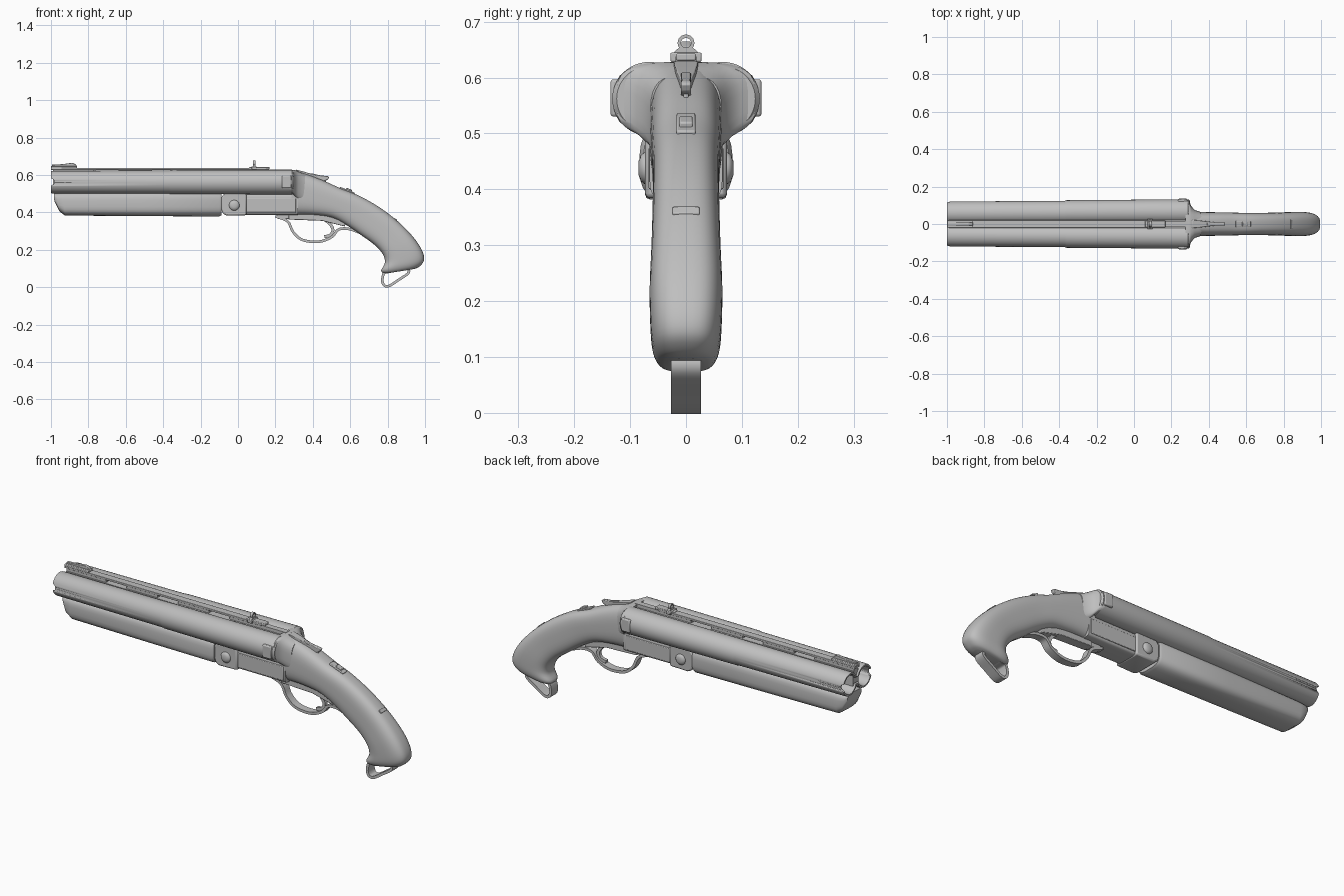
import bpy, bmesh, math
from mathutils import Vector

if "Cube" in bpy.data.objects:
    bpy.data.objects.remove(bpy.data.objects["Cube"])

grey = bpy.data.materials.new("plain grey")
grey.diffuse_color = (0.52, 0.52, 0.52, 1)
grey.use_nodes = True
grey.node_tree.nodes["Principled BSDF"].inputs["Base Color"].default_value = grey.diffuse_color


def finish(name, bm, angle=35, bevel=0.0):
    bmesh.ops.recalc_face_normals(bm, faces=bm.faces[:])
    me = bpy.data.meshes.new(name)
    bm.to_mesh(me)
    bm.free()
    ob = bpy.data.objects.new(name, me)
    bpy.context.collection.objects.link(ob)
    me.materials.append(grey)
    bpy.ops.object.select_all(action='DESELECT')
    ob.select_set(True)
    bpy.context.view_layer.objects.active = ob
    bpy.ops.object.shade_smooth_by_angle(angle=math.radians(angle))
    if bevel:
        m = ob.modifiers.new("bevel", 'BEVEL')
        m.width, m.segments, m.limit_method = bevel, 2, 'ANGLE'
    return ob


def smooth_path(pts, steps, closed=False):
    """Catmull-Rom interpolation of tuples."""
    n, out = len(pts), []
    v = [Vector(p) for p in pts]
    get = (lambda i: v[i % n]) if closed else (lambda i: v[max(0, min(n - 1, i))])
    for i in range(n if closed else n - 1):
        a, b, c, d = (get(i + k) for k in (-1, 0, 1, 2))
        for s in range(steps):
            t = s / steps
            out.append(0.5 * (2 * b + (c - a) * t + (2 * a - 5 * b + 4 * c - d) * t * t
                              + (3 * b - a - 3 * c + d) * t ** 3))
    if not closed:
        out.append(v[-1])
    return out


def bridge(bm, rings, closed=False):
    vs = [[bm.verts.new(p) for p in r] for r in rings]
    n = len(vs[0])
    for k in range(len(vs) if closed else len(vs) - 1):
        a, b = vs[k], vs[(k + 1) % len(vs)]
        for i in range(n):
            bm.faces.new((a[i], a[(i + 1) % n], b[(i + 1) % n], b[i]))
    if not closed:
        bm.faces.new(vs[0])
        bm.faces.new(vs[-1])


def loft(name, stations, p=3.0, n=32, steps=1, angle=35):
    """Stations: (top x, top z, bottom x, bottom z, half width), superellipse sections."""
    rings = []
    for tx, tz, bx, bz, w in (smooth_path(stations, steps) if steps > 1 else stations):
        ring = []
        for i in range(n):
            t = 2 * math.pi * (i + 0.5) / n
            u = math.copysign(abs(math.cos(t)) ** (2 / p), math.cos(t))
            s = math.copysign(abs(math.sin(t)) ** (2 / p), math.sin(t))
            ring.append(((tx + bx) / 2 + u * (tx - bx) / 2, s * w,
                         (tz + bz) / 2 + u * (tz - bz) / 2))
        rings.append(ring)
    bm = bmesh.new()
    bridge(bm, rings)
    return finish(name, bm, angle)


def plate(name, pts, half, bevel=0.003):
    """Side outline (x, z) extruded across y."""
    bm = bmesh.new()
    bridge(bm, [[(x, y, z) for x, z in pts] for y in (-half, half)])
    return finish(name, bm, bevel=bevel)


def box(name, x0, x1, z0, z1, half, bevel=0.003):
    return plate(name, [(x0, z0), (x1, z0), (x1, z1), (x0, z1)], half, bevel)


def band(name, pts, half, thick, closed=False, steps=6):
    """Flat strap following a side path."""
    path = smooth_path(pts, steps, closed)
    n, rings = len(path), []
    for i, c in enumerate(path):
        a = path[(i - 1) % n] if closed else path[max(i - 1, 0)]
        b = path[(i + 1) % n] if closed else path[min(i + 1, n - 1)]
        t = (b - a).normalized()
        q = Vector((-t.y, t.x)) * thick / 2
        rings.append([(c.x + k * q.x, y, c.y + k * q.y)
                      for k, y in ((1, -half), (1, half), (-1, half), (-1, -half))])
    bm = bmesh.new()
    bridge(bm, rings, closed)
    return finish(name, bm)


def disc(name, x, z, y0, y1, r, n=28, bevel=0.0):
    pts = [(x + r * math.cos(2 * math.pi * i / n), z + r * math.sin(2 * math.pi * i / n))
           for i in range(n)]
    bm = bmesh.new()
    bridge(bm, [[(px, y, pz) for px, pz in pts] for y in (y0, y1)])
    return finish(name, bm, bevel=bevel)


# Notch cutter at the muzzle ends
notch = disc("notch_cutter", -1.0, 0.563, -0.2, 0.2, 0.018)
for side in (-1, 1):
    s = "left" if side > 0 else "right"
    # Slightly tapered barrel with an open bore
    prof = [(0.30, 0.058, 0.066), (0.29, 0.066, 0.066), (-0.36, 0.0635, 0.0635),
            (-0.37, 0.062, 0.062), (-0.995, 0.060, 0.060), (-1.0, 0.058, 0.060),
            (-1.0, 0.050, 0.060), (-0.99, 0.047, 0.060), (-0.6, 0.047, 0.061)]
    bm = bmesh.new()
    bridge(bm, [[(x, side * (cy + r * math.cos(2 * math.pi * i / 48)),
                  0.562 + r * math.sin(2 * math.pi * i / 48)) for i in range(48)]
                for x, r, cy in prof])
    barrel = finish(s + "_barrel", bm)
    m = barrel.modifiers.new("notch", 'BOOLEAN')
    m.object, m.operation = notch, 'DIFFERENCE'
    # Extractor block beside the breech
    bm = bmesh.new()
    bridge(bm, [[(x, side * y, z) for x, y in ((0.235, 0.1), (0.285, 0.1),
                                               (0.285, 0.135), (0.235, 0.135))]
                for z in (0.53, 0.597)])
    finish(s + "_breech_block", bm, bevel=0.005)
    # Hinge bolt with domed head
    bm = bmesh.new()
    bridge(bm, [[(-0.02 + r * math.cos(2 * math.pi * i / 28), side * y,
                  0.438 + r * math.sin(2 * math.pi * i / 28)) for i in range(28)]
                for y, r in ((0.05, 0.028), (0.075, 0.028), (0.081, 0.023), (0.085, 0.012))])
    finish(s + "_hinge_bolt", bm, angle=50)
notch.hide_render = True
notch.hide_viewport = True

# Flared breech shoulder narrowing into the grip
loft("breech_shoulder", [(0.275, 0.626, 0.275, 0.498, 0.128), (0.295, 0.628, 0.295, 0.495, 0.125),
                         (0.305, 0.627, 0.305, 0.48, 0.098), (0.325, 0.618, 0.32, 0.46, 0.076),
                         (0.36, 0.603, 0.35, 0.44, 0.064)], p=3.4, angle=50)

# Curved body and pistol grip
loft("grip", [(0.285, 0.626, 0.285, 0.385, 0.066), (0.34, 0.613, 0.32, 0.388, 0.065),
              (0.45, 0.573, 0.40, 0.386, 0.063), (0.55, 0.528, 0.50, 0.372, 0.061),
              (0.65, 0.488, 0.58, 0.332, 0.059), (0.76, 0.425, 0.66, 0.277, 0.060),
              (0.86, 0.348, 0.73, 0.226, 0.062), (0.94, 0.265, 0.775, 0.175, 0.065),
              (0.985, 0.195, 0.785, 0.13, 0.064), (0.995, 0.145, 0.765, 0.09, 0.060),
              (0.972, 0.112, 0.78, 0.074, 0.048), (0.945, 0.098, 0.81, 0.076, 0.030)],
     p=3.0, n=40, steps=4, angle=60)

# Receiver and its front knuckle
loft("receiver", [(0.03, 0.50, 0.03, 0.387, 0.064), (0.32, 0.50, 0.32, 0.386, 0.065)], p=7)
box("side_plate", 0.045, 0.31, 0.40, 0.475, 0.067)
plate("hinge_knuckle", [(-0.09, 0.42), (-0.083, 0.395), (-0.06, 0.382), (0.045, 0.385),
                        (0.045, 0.50), (-0.075, 0.50), (-0.09, 0.48)], 0.073, 0.008)

# Fore-end with slanted nose
loft("fore_end", [(-0.985, 0.50, -0.982, 0.46, 0.058), (-0.972, 0.505, -0.955, 0.405, 0.07),
                  (-0.93, 0.51, -0.925, 0.383, 0.075), (-0.5, 0.515, -0.5, 0.380, 0.080),
                  (-0.10, 0.515, -0.10, 0.378, 0.083), (-0.088, 0.51, -0.088, 0.385, 0.076)],
     p=3.4, angle=40)

# Ventilated rib on spaced feet
box("barrel_joint", -0.99, 0.29, 0.535, 0.612, 0.022, 0)
box("rib", -1.0, 0.15, 0.627, 0.638, 0.019, 0.002)
for i, (a, b) in enumerate(((-0.99, -0.76), (-0.64, -0.46), (-0.34, -0.16), (-0.04, 0.29))):
    box("rib_foot_%d" % i, a, b, 0.60, 0.629, 0.015, 0)

# Front sight
box("front_sight_base", -1.0, -0.86, 0.636, 0.648, 0.02)
plate("front_sight_blade", [(-0.995, 0.645), (-0.86, 0.645), (-0.865, 0.655),
                            (-0.885, 0.665), (-0.94, 0.658), (-0.995, 0.655)], 0.008, 0.002)

# Rear sight: base, stem, cross screw and ring
box("rear_sight_base", 0.06, 0.168, 0.63, 0.643, 0.018)
box("rear_sight_foot", 0.072, 0.1, 0.628, 0.645, 0.028)
bm = bmesh.new()
bridge(bm, [[(x, -0.024, 0.643), (x, 0.024, 0.643), (x, 0.011, 0.655), (x, -0.011, 0.655)]
            for x in (0.081, 0.094)])
finish("rear_sight_stem", bm)
bm = bmesh.new()
bridge(bm, [[(x, r * math.cos(2 * math.pi * i / 24), 0.662 + r * math.sin(2 * math.pi * i / 24))
             for i in range(24)]
            for x, r in ((0.081, 0.015), (0.094, 0.015), (0.094, 0.009), (0.081, 0.009))], True)
finish("rear_sight_ring", bm)

# Opening lever on the tang: tapered strip with a raised thumb piece
bm = bmesh.new()
bridge(bm, [[(x, -w, z - 0.03), (x, w, z - 0.03), (x, w, z), (x, -w, z)]
            for x, z, w in ((0.31, 0.629, 0.022), (0.36, 0.616, 0.018),
                            (0.43, 0.594, 0.009), (0.47, 0.578, 0.004))])
finish("lever_strip", bm, bevel=0.002)
plate("lever_thumb_piece", [(0.40, 0.58), (0.455, 0.565), (0.48, 0.575), (0.488, 0.588),
                            (0.48, 0.594), (0.44, 0.598), (0.39, 0.610)], 0.009, 0.003)

# Safety slider and grip crease strip
plate("safety_track", [(0.54, 0.52), (0.62, 0.485), (0.625, 0.505), (0.545, 0.537)], 0.017)
plate("safety_button", [(0.575, 0.515), (0.605, 0.50), (0.61, 0.52), (0.58, 0.532)], 0.012)
plate("grip_crease", [(0.835, 0.362), (0.848, 0.35), (0.852, 0.358), (0.839, 0.370)], 0.024, 0.002)

# Trigger guard and trigger
band("trigger_guard", [(0.20, 0.379), (0.265, 0.352), (0.295, 0.295), (0.345, 0.253),
                       (0.43, 0.243), (0.50, 0.268), (0.537, 0.308), (0.59, 0.312),
                       (0.65, 0.292)], 0.02, 0.014)
box("guard_front_mount", 0.21, 0.30, 0.365, 0.392, 0.02, 0.006)
plate("trigger_plate", [(0.27, 0.39), (0.27, 0.362), (0.45, 0.355), (0.57, 0.325),
                        (0.58, 0.35), (0.45, 0.39)], 0.025)
band("trigger", [(0.445, 0.37), (0.485, 0.345), (0.507, 0.31), (0.495, 0.28), (0.462, 0.27)],
     0.009, 0.016)

# Lanyard loop under the grip
band("lanyard_loop", [(0.775, 0.06), (0.772, 0.03), (0.784, 0.008), (0.81, 0.008),
                      (0.86, 0.04), (0.905, 0.07), (0.914, 0.09), (0.90, 0.108),
                      (0.875, 0.11), (0.82, 0.085), (0.785, 0.078)], 0.027, 0.014, True, 4)
